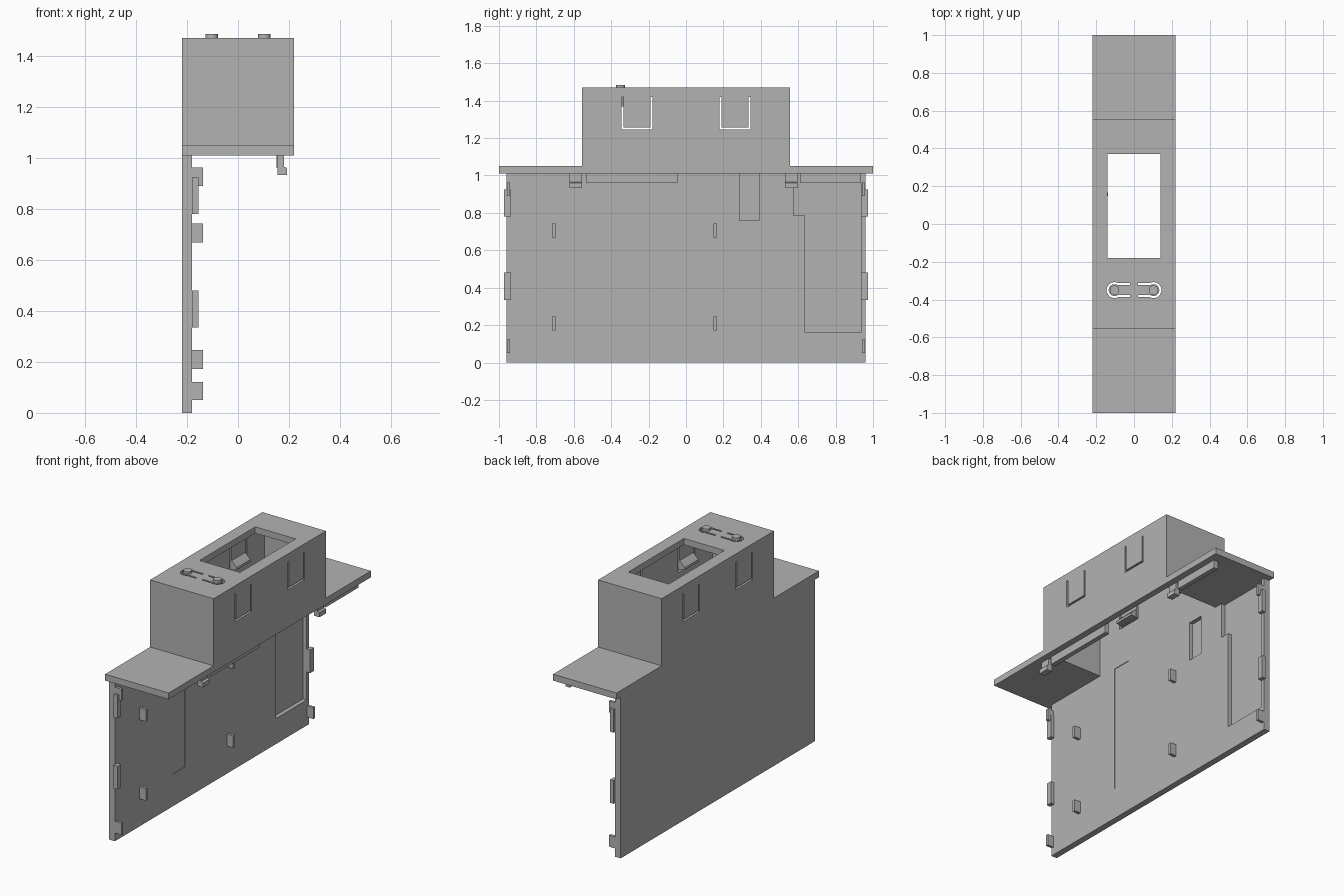
import bpy, bmesh, math
from mathutils import Vector

cube = bpy.data.objects.get("Cube")
if cube:
    bpy.data.objects.remove(cube, do_unlink=True)

grey = bpy.data.materials.new("plastic grey")
grey.use_nodes = True
grey.diffuse_color = (0.45, 0.45, 0.45, 1)
grey.node_tree.nodes["Principled BSDF"].inputs["Base Color"].default_value = (0.45, 0.45, 0.45, 1)


def finish(name, bm):
    bmesh.ops.recalc_face_normals(bm, faces=bm.faces)
    mesh = bpy.data.meshes.new(name)
    bm.to_mesh(mesh)
    bm.free()
    mesh.materials.append(grey)
    obj = bpy.data.objects.new(name, mesh)
    bpy.context.collection.objects.link(obj)
    return obj


def prism(name, points, offset):
    """Extrude a closed planar outline along an offset."""
    bm = bmesh.new()
    face = bm.faces.new([bm.verts.new(p) for p in points])
    ext = bmesh.ops.extrude_face_region(bm, geom=[face])
    moved = [v for v in ext["geom"] if isinstance(v, bmesh.types.BMVert)]
    bmesh.ops.translate(bm, vec=Vector(offset), verts=moved)
    return finish(name, bm)


def box(name, x, y, z):
    return prism(name, [(x[0], y[0], z[0]), (x[1], y[0], z[0]),
                        (x[1], y[1], z[0]), (x[0], y[1], z[0])], (0, 0, z[1] - z[0]))


def combine(target, tool, operation):
    """Apply one boolean and discard the tool."""
    mod = target.modifiers.new("boolean", "BOOLEAN")
    mod.operation, mod.solver, mod.object = operation, "EXACT", tool
    bpy.context.view_layer.update()
    graph = bpy.context.evaluated_depsgraph_get()
    mesh = bpy.data.meshes.new_from_object(target.evaluated_get(graph))
    target.modifiers.clear()
    target.data = mesh
    bpy.data.objects.remove(tool, do_unlink=True)


W, IN = 0.22, 0.18          # outer and inner half width
RIM, STEP, TOP = 1.01, 1.05, 1.47
HOOD = 0.555                # half length of the raised hood

# Stepped cover: flanges at both ends and a hollow hood between them
half = [(1, RIM), (1, STEP), (HOOD, STEP), (HOOD, TOP)]
outline = half + [(-y, z) for y, z in reversed(half)]
body = prism("cover_and_side_wall", [(-W, y, z) for y, z in outline], (2 * W, 0, 0))
combine(body, box("cavity", (-IN, IN), (-0.52, 0.52), (0.9, 1.43)), "DIFFERENCE")

# Side wall below the cover
combine(body, box("wall", (-W, -IN), (-0.96, 0.96), (0, 1.03)), "UNION")

# Display opening in the top
combine(body, box("opening", (-0.14, 0.14), (-0.18, 0.37), (1.4, 1.6)), "DIFFERENCE")

# Recesses in the inner face of the wall
door = [(0.575, RIM), (0.575, 0.785), (0.635, 0.785), (0.635, 0.16), (0.935, 0.16), (0.935, RIM)]
combine(body, prism("door_recess", [(-0.205, y, z) for y, z in door], (0.1, 0, 0)), "DIFFERENCE")
combine(body, box("small_recess", (-0.205, -0.1), (0.285, 0.39), (0.76, RIM)), "DIFFERENCE")
combine(body, box("shallow_recess", (-0.184, -0.1), (-0.39, -0.265), (0.2, 1.0)), "DIFFERENCE")

# U-shaped slots that free the spring tabs on both hood sides
u_shape = [(0.18, 1.42), (0.18, 1.245), (0.345, 1.245), (0.345, 1.42),
           (0.334, 1.42), (0.334, 1.257), (0.191, 1.257), (0.191, 1.42)]
for s in (-1, 1):
    combine(body, prism("tab_slot", [(-0.3, s * y, z) for y, z in u_shape], (0.6, 0, 0)), "DIFFERENCE")


def keyhole(radius, arm):
    """Arc around the button with a straight arm at each end."""
    a = math.asin(arm / radius)
    arc = [a + (2 * math.pi - 2 * a) * i / 24 for i in range(25)]
    pts = [(radius * math.cos(t), radius * math.sin(t)) for t in arc]
    return [(0.083, arm)] + pts + [(0.083, -arm)]


# Buttons on spring arms
for s, side in ((-1, "right"), (1, "left")):
    loop = keyhole(0.042, 0.037) + keyhole(0.031, 0.026)[::-1]
    slot = prism("arm_slot", [(s * (0.103 - x), -0.35 + y, 1.4) for x, y in loop], (0, 0, 0.2))
    combine(body, slot, "DIFFERENCE")
    ring = [2 * math.pi * i / 24 for i in range(24)]
    button = prism(side + "_button", [(s * 0.103 + 0.025 * math.cos(t), -0.35 + 0.025 * math.sin(t), 1.37)
                                      for t in ring], (0, 0, 0.115))
    for poly in button.data.polygons:
        poly.use_smooth = abs(poly.normal.z) < 0.5
    for edge in button.data.edges:
        v0, v1 = (button.data.vertices[i].co for i in edge.vertices)
        edge.use_edge_sharp = abs(v0.z - v1.z) < 0.01

    # Wedge latches inside the spring tabs
    for e, end in ((-1, "front"), (1, "back")):
        wedge = [(s * IN, 1.26), (s * 0.145, 1.265), (s * 0.145, 1.28), (s * IN, 1.315)]
        prism(f"{side}_{end}_latch", [(x, e * 0.195, z) for x, z in wedge], (0, e * 0.135, 0))

# Joining tabs and pegs on the wall ends
for e, end in ((-1, "front"), (1, "back")):
    for z in (0.335, 0.78):
        box(end + "_edge_tab", (-IN, -0.155), sorted((e * 0.935, e * 0.972)), (z, z + 0.145))
    for z in (0.05, 0.89):
        box(end + "_edge_peg", (-IN, -0.137), sorted((e * 0.94, e * 0.957)), (z, z + 0.072))

# Pegs on the wall face
for y in (-0.707, 0.157):
    for z in (0.172, 0.667):
        box("wall_peg", (-IN, -0.137), (y - 0.009, y + 0.009), (z, z + 0.075))

# Ribs and hooks under the open side
box("front_rib", (0.15, IN), (-0.535, -0.045), (0.96, STEP))
box("back_rib", (0.15, IN), (0.61, 0.935), (0.96, RIM))
hook = [(0.155, RIM), (0.155, 0.932), (0.193, 0.932), (0.193, 0.96), (0.18, 0.965), (0.18, RIM)]
for name, y, length in (("front_hook", -0.622, 0.067), ("back_hook", 0.53, 0.065)):
    prism(name, [(x, y, z) for x, z in hook], (0, length, 0))
